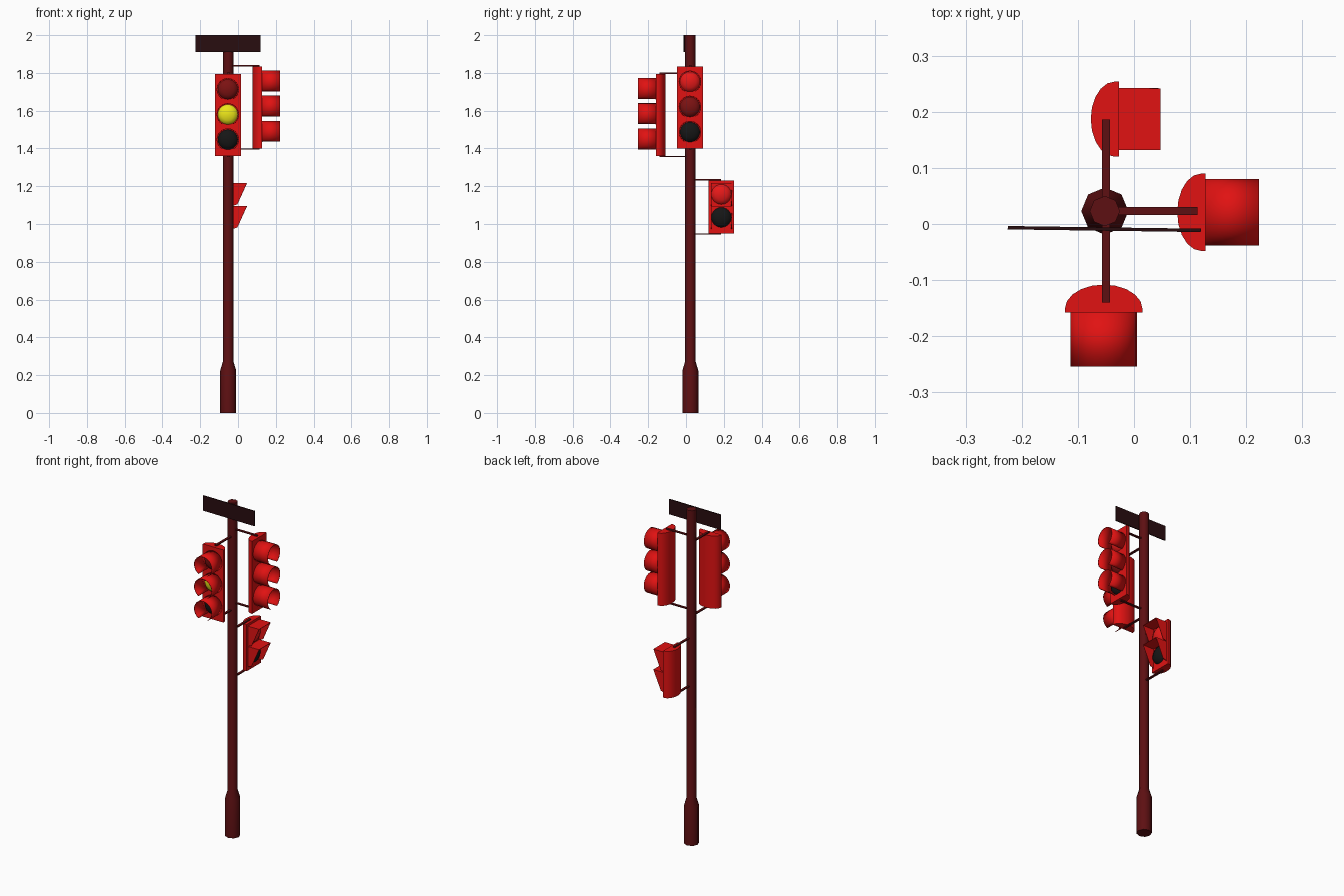
import bpy, bmesh
from math import sin, cos, pi, radians
from mathutils import Matrix, Vector

if "Cube" in bpy.data.objects:
    bpy.data.objects.remove(bpy.data.objects["Cube"])


def material(name, rgb):
    m = bpy.data.materials.new(name)
    m.diffuse_color = (*rgb, 1)
    m.use_nodes = True
    m.node_tree.nodes["Principled BSDF"].inputs["Base Color"].default_value = m.diffuse_color
    return m


RED = material("signal_red", (0.75, 0.006, 0.006))
POLE = material("pole_maroon", (0.11, 0.005, 0.006))
DARK = material("sign_dark", (0.022, 0.004, 0.005))
BRIGHT = material("lens_bright_red", (0.8, 0.01, 0.01))
DIM = material("lens_dim_red", (0.2, 0.006, 0.006))
YELLOW = material("lens_yellow", (0.85, 0.8, 0.01))
BLACK = material("lens_black", (0.008, 0.008, 0.008))


def make(name, verts, faces, mat, matrix=Matrix(), smooth=None, thickness=0):
    me = bpy.data.meshes.new(name)
    me.from_pydata([matrix @ Vector(v) for v in verts], [], faces)
    bm = bmesh.new()
    bm.from_mesh(me)
    bmesh.ops.recalc_face_normals(bm, faces=bm.faces)
    bm.to_mesh(me)
    bm.free()
    me.materials.append(mat)
    ob = bpy.data.objects.new(name, me)
    bpy.context.collection.objects.link(ob)
    if thickness:
        mod = ob.modifiers.new("shell", 'SOLIDIFY')
        mod.thickness = thickness
        mod.offset = 0
    if smooth:
        bpy.ops.object.select_all(action='DESELECT')
        ob.select_set(True)
        bpy.context.view_layer.objects.active = ob
        bpy.ops.object.shade_smooth_by_angle(angle=radians(smooth))
    return ob


def loft(rings, closed=True, caps=True):
    """Join equal-sized point rings with quads."""
    n = len(rings[0])
    verts = [p for r in rings for p in r]
    faces = [(k * n + i, k * n + (i + 1) % n, (k + 1) * n + (i + 1) % n, (k + 1) * n + i)
             for k in range(len(rings) - 1) for i in range(n if closed else n - 1)]
    if caps:
        faces += [tuple(range(n)), tuple(range(len(verts) - n, len(verts)))]
    return verts, faces


def box(name, lo, hi, mat, matrix=Matrix()):
    ring = [(lo[0], lo[1]), (hi[0], lo[1]), (hi[0], hi[1]), (lo[0], hi[1])]
    return make(name, *loft([[(x, y, z) for x, y in ring] for z in (lo[2], hi[2])]), mat, matrix)


# Pole with flared foot
PX, PY = -0.052, 0.023
rings = [[(PX + r * cos(i * pi / 4), PY + r * sin(i * pi / 4), z) for i in range(8)]
         for r, z in ((0.042, 0), (0.042, 0.225), (0.027, 0.275), (0.027, 2.0))]
make("pole", *loft(rings), POLE, smooth=50)

# Street sign blade, slightly turned
box("sign_blade", (-0.172, -0.003, 1.91), (0.172, 0.003, 2.0), DARK,
    Matrix.Translation((-0.053, -0.009, 0)) @ Matrix.Rotation(radians(-0.8), 4, 'Z'))


def housing(name, half_w, depth, z0, z1, m):
    # Flat front, half-oval back, in local space facing -y
    prof = [(half_w * cos(i * pi / 10), 0.007 + (depth - 0.007) * sin(i * pi / 10))
            for i in range(11)]
    prof = [(half_w, 0)] + prof + [(-half_w, 0)]
    make(name, *loft([[(x, y, z) for x, y in prof] for z in (z0, z1)]), RED, m, smooth=35)


def lens(name, z, mat, m, r=0.053):
    rings = []
    for a in (0, 0.3, 0.6, 0.85, 0.98):
        rr, y = r * cos(a * pi / 2), -0.002 - 0.024 * sin(a * pi / 2)
        rings.append([(rr * cos(i * pi / 12), y, z + rr * sin(i * pi / 12)) for i in range(24)])
    make(name, *loft(rings), mat, m, smooth=40)


def round_visor(name, z, m, r=0.058, gap=30):
    # Tube hood left open at the bottom
    arc = [radians(-90 + gap + (360 - 2 * gap) * i / 20) for i in range(21)]
    rings = [[(r * cos(a), y, z + r * sin(a)) for a in arc] for y in (0.001, -0.096)]
    make(name, *loft(rings, False, False), RED, m, smooth=35, thickness=0.003)


def wedge_visor(name, top, bottom, m, w=0.054):
    # Flat roof with slanting side walls
    v = [(s * w, y, z) for s in (-1, 1)
         for y, z in ((0.001, top), (-0.074, top), (-0.024, bottom + 0.008), (0.001, bottom))]
    make(name, v, [(0, 1, 2, 3), (4, 5, 6, 7), (0, 1, 5, 4)], RED, m, thickness=0.003)


def place(x, y, angle):
    return Matrix.Translation((x, y, 0)) @ Matrix.Rotation(radians(angle), 4, 'Z')


# Vehicle heads: three lenses with tube visors
for name, m, top, mats in (
        ("front", place(-0.054, -0.158, 0), 1.795, (DIM, YELLOW, BLACK)),
        ("right", place(0.127, 0.021, 90), 1.835, (BRIGHT, DIM, BLACK))):
    housing(name + "_head_housing", 0.069, 0.05, top - 0.435, top, m)
    for i, mat in enumerate(mats):
        z = top - 0.082 - 0.133 * i
        lens(f"{name}_lens_{i + 1}", z, mat, m)
        round_visor(f"{name}_visor_{i + 1}", z, m)

# Pedestrian head: two lenses with wedge visors
m = place(-0.027, 0.187, 90)
housing("pedestrian_housing", 0.067, 0.05, 0.951, 1.231, m)
for i, mat in enumerate((BRIGHT, BLACK)):
    lens(f"pedestrian_lens_{i + 1}", 1.157 - 0.122 * i, mat, m)
    wedge_visor(f"pedestrian_visor_{i + 1}", 1.216 - 0.122 * i, 1.096 - 0.122 * i, m)

# Flat bracket straps above and below each head
for name, angle, length, levels in (
        ("front", -90, 0.163, (1.357, 1.798)),
        ("right", 0, 0.163, (1.397, 1.838)),
        ("pedestrian", 90, 0.163, (0.947, 1.234))):
    for i, z in enumerate(levels):
        box(f"{name}_bracket_{i + 1}", (0.01, -0.007, z - 0.003), (length, 0.007, z + 0.003),
            POLE, place(PX + 0.002, PY, angle))
